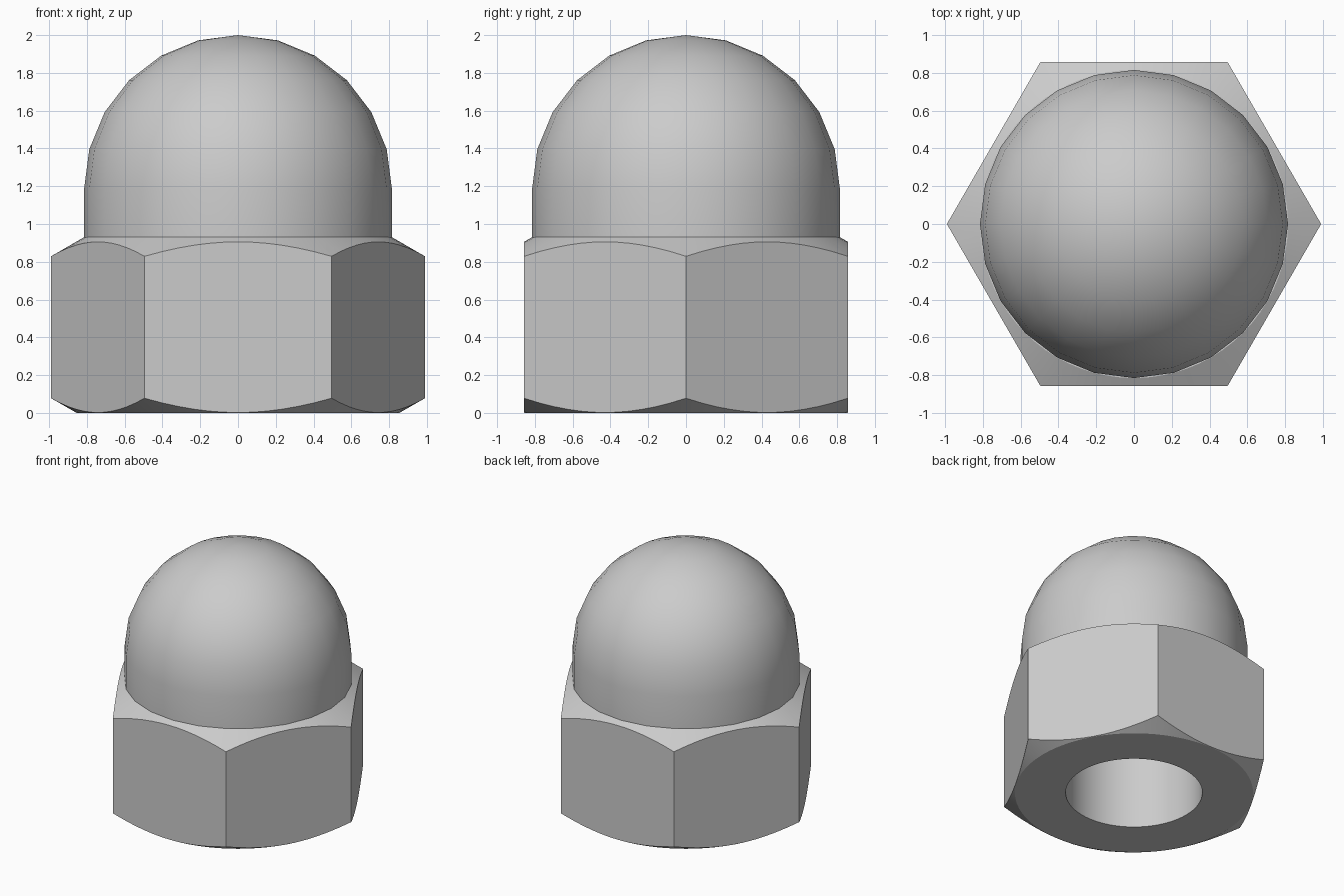
import bpy, bmesh
from math import pi, cos, sin, radians, tan

if "Cube" in bpy.data.objects:
    bpy.data.objects.remove(bpy.data.objects["Cube"], do_unlink=True)

steel = bpy.data.materials.new("light grey steel")
steel.use_nodes = True
GREY = (0.6, 0.6, 0.6, 1)
steel.diffuse_color = GREY
steel.node_tree.nodes["Principled BSDF"].inputs["Base Color"].default_value = GREY


def lathe(name, profile, sides, closed=False):
    """Turn an (r, z) profile around the z axis."""
    bm = bmesh.new()
    verts = [bm.verts.new((r, 0, z)) for r, z in profile]
    edges = [bm.edges.new(pair) for pair in zip(verts, verts[1:])]
    if closed:
        edges.append(bm.edges.new((verts[-1], verts[0])))
    bmesh.ops.spin(bm, geom=verts + edges, cent=(0, 0, 0), axis=(0, 0, 1),
                   angle=2 * pi, steps=sides, use_merge=True)
    bmesh.ops.remove_doubles(bm, verts=bm.verts, dist=1e-4)
    bmesh.ops.recalc_face_normals(bm, faces=bm.faces)
    mesh = bpy.data.meshes.new(name)
    bm.to_mesh(mesh)
    bm.free()
    obj = bpy.data.objects.new(name, mesh)
    bpy.context.collection.objects.link(obj)
    mesh.materials.append(steel)
    return obj


def smooth(obj, angle):
    bpy.ops.object.select_all(action='DESELECT')
    obj.select_set(True)
    bpy.context.view_layer.objects.active = obj
    bpy.ops.object.shade_smooth_by_angle(angle=radians(angle))


CORNER, FLAT, BORE, DOME = 0.99, 0.857, 0.49, 0.815
NUT_TOP, DOME_Z = 0.93, 1.185
SLOPE = tan(radians(30))

# Hexagonal nut: a bored, double-chamfered ring cut to six flats
wide = 1.1
drop = (wide - FLAT) * SLOPE
rise = (wide - DOME) * SLOPE
nut = lathe("hex_nut", [(BORE, 0), (FLAT - 0.003, 0), (wide, drop),
                        (wide, NUT_TOP - rise), (DOME, NUT_TOP), (BORE, NUT_TOP)], 72, True)
prism = lathe("hex_cutter", [(0, -0.2), (CORNER, -0.2), (CORNER, 1.2), (0, 1.2)], 6)
cut = nut.modifiers.new("six flats", 'BOOLEAN')
cut.operation, cut.object, cut.solver = 'INTERSECT', prism, 'EXACT'
bpy.context.view_layer.objects.active = nut
bpy.ops.object.modifier_apply(modifier=cut.name)
bpy.data.objects.remove(prism, do_unlink=True)
smooth(nut, 20)

# Domed cap: short collar, hemisphere and blind end of the bore
arc = [(DOME * cos(pi / 2 * i / 6), DOME_Z + DOME * sin(pi / 2 * i / 6)) for i in range(6)]
cap = lathe("domed_cap", [(0, 1.4), (BORE, 1.4), (BORE, NUT_TOP), (DOME, NUT_TOP)]
            + arc + [(0, DOME_Z + DOME)], 24)
smooth(cap, 40)
